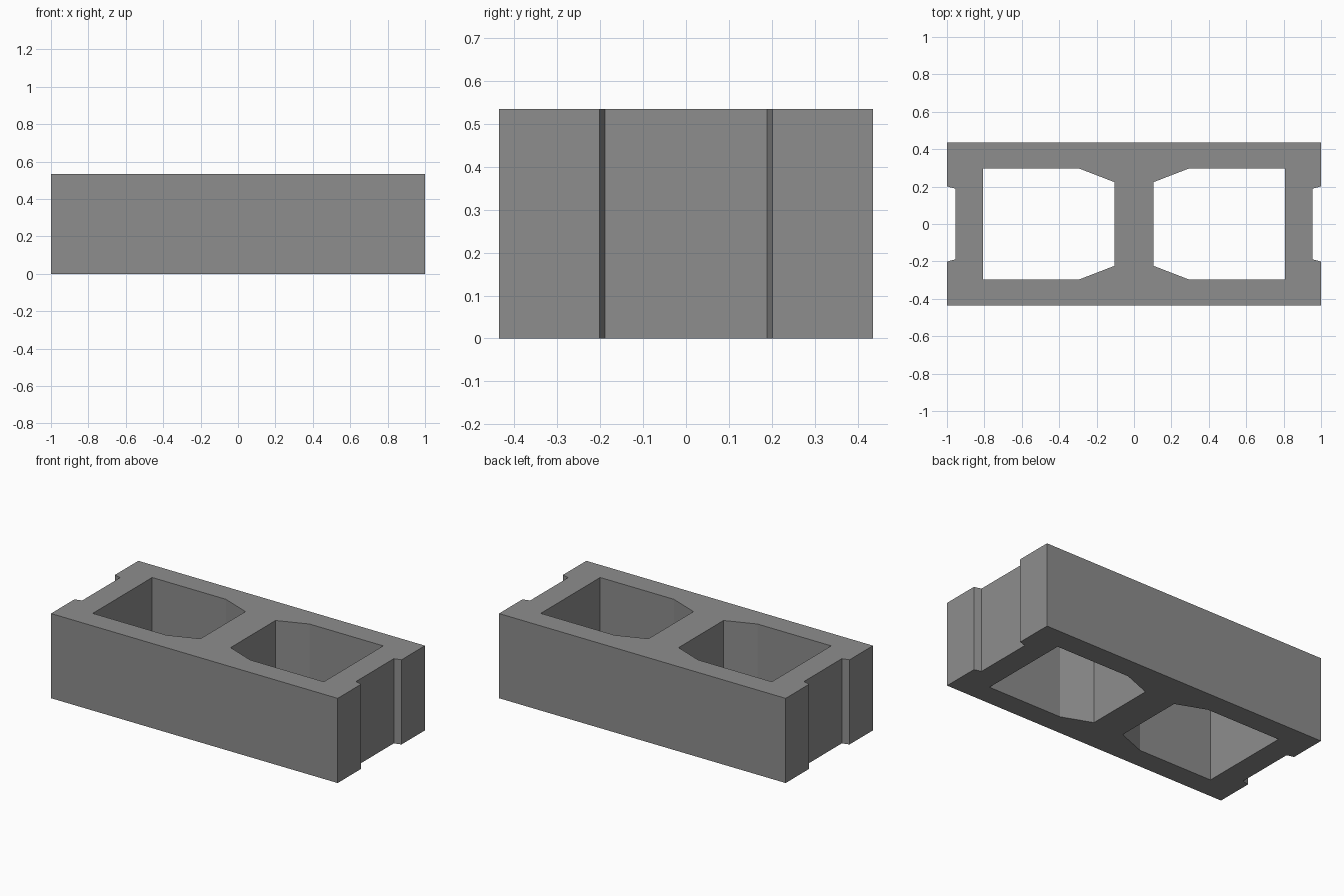
import bpy
import bmesh

if "Cube" in bpy.data.objects:
    bpy.data.objects.remove(bpy.data.objects["Cube"], do_unlink=True)

HEIGHT = 0.534

# Concrete colour
concrete = bpy.data.materials.new("concrete_grey")
concrete.use_nodes = True
colour = (0.27, 0.27, 0.27, 1.0)
concrete.diffuse_color = colour
bsdf = concrete.node_tree.nodes["Principled BSDF"]
bsdf.inputs["Base Color"].default_value = colour
bsdf.inputs["Roughness"].default_value = 0.9

# One quarter of the block's plan: half web, chamfered core, end wall, end recess
quarter_plan = [
    (0, 0), (0.105, 0), (0.105, 0.224), (0.292, 0.296), (0.806, 0.296),
    (0.806, 0), (0.955, 0), (0.955, 0.189), (1, 0.201), (1, 0.435), (0, 0.435),
]

bm = bmesh.new()
base = bm.faces.new([bm.verts.new((x, y, 0)) for x, y in quarter_plan])
raised = bmesh.ops.extrude_face_region(bm, geom=[base], use_keep_orig=True)
top_verts = [v for v in raised["geom"] if isinstance(v, bmesh.types.BMVert)]
bmesh.ops.translate(bm, verts=top_verts, vec=(0, 0, HEIGHT))
bmesh.ops.recalc_face_normals(bm, faces=bm.faces[:])

# Open the faces on the mirror planes so the halves join cleanly
seams = [f for f in bm.faces
         if any(all(abs(v.co[axis]) < 1e-5 for v in f.verts) for axis in (0, 1))]
bmesh.ops.delete(bm, geom=seams, context='FACES')

mesh = bpy.data.meshes.new("hollow_block")
bm.to_mesh(mesh)
bm.free()
mesh.materials.append(concrete)
block = bpy.data.objects.new("hollow_block", mesh)
bpy.context.collection.objects.link(block)

# Mirror the quarter into the whole block
mirror = block.modifiers.new("mirror_quarters", 'MIRROR')
mirror.use_axis = (True, True, False)
mirror.use_clip = True
mirror.merge_threshold = 0.001
